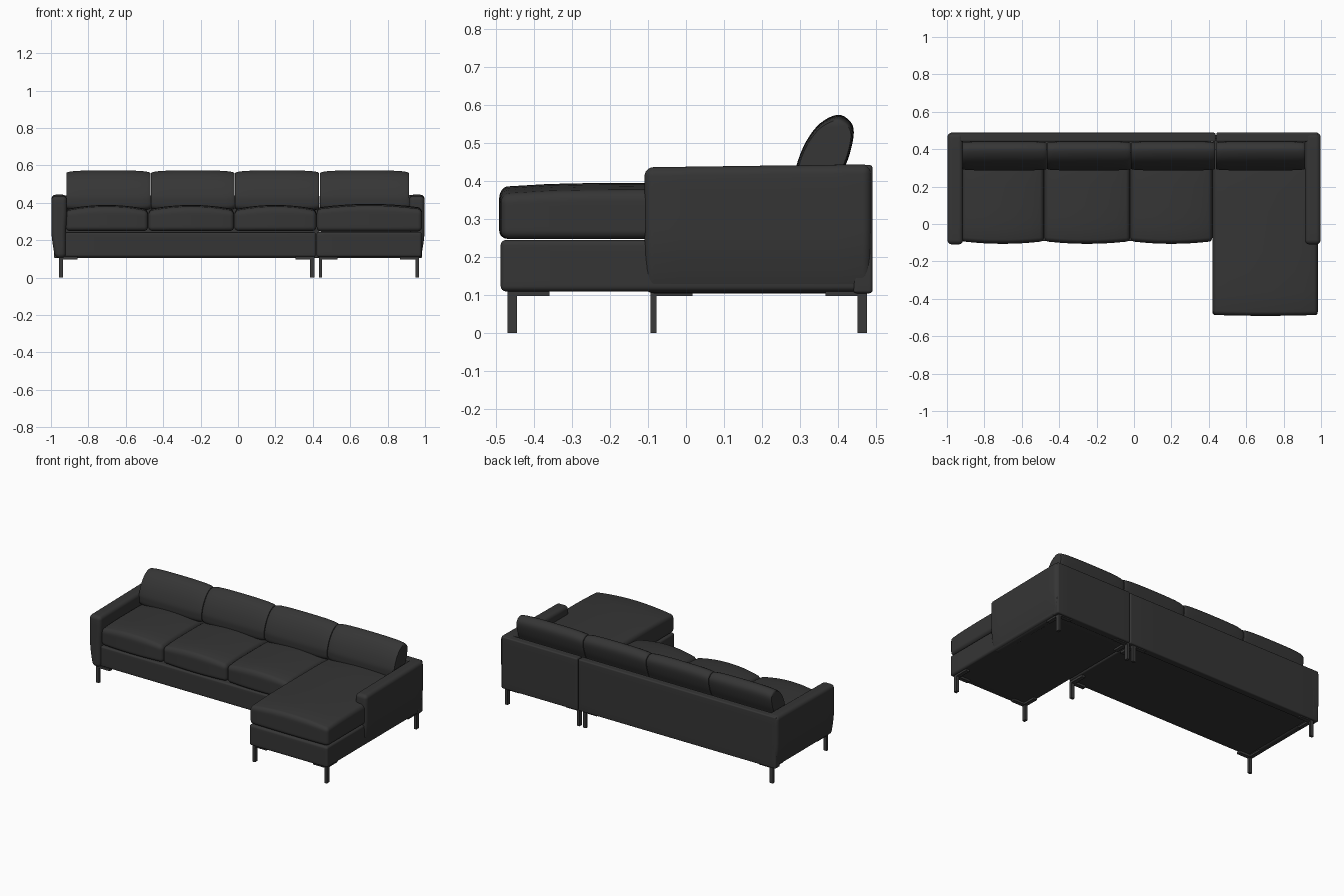
import bpy, bmesh, math
from mathutils import Vector

cube = bpy.data.objects.get("Cube")
if cube:
    bpy.data.objects.remove(cube, do_unlink=True)


def material(name, value):
    m = bpy.data.materials.new(name)
    m.use_nodes = True
    col = (value, value, value, 1)
    m.diffuse_color = col
    m.node_tree.nodes["Principled BSDF"].inputs["Base Color"].default_value = col
    return m


LEATHER = material("charcoal leather", 0.036)
METAL = material("dark metal", 0.042)


def finish(bm, name, mat, smooth=True):
    bmesh.ops.recalc_face_normals(bm, faces=bm.faces)
    me = bpy.data.meshes.new(name)
    bm.to_mesh(me)
    bm.free()
    me.materials.append(mat)
    ob = bpy.data.objects.new(name, me)
    bpy.context.collection.objects.link(ob)
    if smooth:
        bpy.ops.object.select_all(action='DESELECT')
        ob.select_set(True)
        bpy.context.view_layer.objects.active = ob
        bpy.ops.object.shade_smooth_by_angle(angle=math.radians(50))
    return ob


def soft_box(name, lo, hi, r, warp=None, n=14, edge=3):
    """Rounded box on a grid; warp(p, u, v, w) reshapes it, with u, v, w in -1..1."""
    lo, hi = Vector(lo), Vector(hi)
    mid, half = (lo + hi) / 2, (hi - lo) / 2
    bm = bmesh.new()
    bmesh.ops.create_cube(bm, size=2)
    bmesh.ops.subdivide_edges(bm, edges=bm.edges[:], cuts=n - 1, use_grid_fill=True)
    for v in bm.verts:
        p, core = Vector(), Vector()
        for a in range(3):
            k = abs(v.co[a]) * n / 2
            flat = n / 2 - edge
            inner = half[a] - r
            d = inner * k / flat if k <= flat else inner + r * math.tan((k - flat) / edge * math.pi / 4)
            p[a] = math.copysign(d, v.co[a])
            core[a] = math.copysign(min(d, inner), v.co[a])
        out = p - core
        p = core + out.normalized() * r
        u, q, w = (p[a] / half[a] for a in range(3))
        p += mid
        v.co = warp(p, u, q, w) if warp else p
    return finish(bm, name, LEATHER)


def box(name, lo, hi, mat):
    bm = bmesh.new()
    bmesh.ops.create_cube(bm, size=1)
    for v in bm.verts:
        v.co = Vector([lo[a] if v.co[a] < 0 else hi[a] for a in range(3)])
    return finish(bm, name, mat, False)


# Upholstered bases
soft_box("main_base", (-0.95, -0.092, 0.112), (0.415, 0.46, 0.243), 0.01)
soft_box("chaise_base", (0.42, -0.487, 0.11), (0.982, 0.46, 0.245), 0.014)

# Back panels
soft_box("main_back", (-0.985, 0.44, 0.105), (0.436, 0.488, 0.44), 0.008)
soft_box("chaise_back", (0.44, 0.44, 0.105), (0.985, 0.49, 0.442), 0.008)


# Arms: rounded top, outer side tapering in towards the floor
def arm_warp(side):
    def warp(p, u, v, w):
        drop = max(0.0, (0.25 - p.z) / 0.14)
        if u * side > 0:
            p.x -= side * 0.02 * drop ** 1.5
        else:
            p.x += side * -0.006 * min(1, max(0, (p.z - 0.25) / 0.1))
        p.z += 0.004 * v * max(w, 0)
        return p
    return warp


for label, side in (("right", -1), ("left", 1)):
    xs = sorted((side * 0.92, side * 0.998))
    soft_box(label + "_arm", (xs[0], -0.109, 0.105), (xs[1], 0.488, 0.44), 0.024, arm_warp(side))


# Seat cushions with crowned tops and slightly bowed fronts
def seat_warp(crown, bow):
    def warp(p, u, v, w):
        a, b = max(0, 1 - u * u), max(0, 1 - v ** 4)
        if w > 0:
            p.z += w * crown * (0.65 * a + 0.35 * b)
        if v < 0:
            p.y += v * bow * a
        return p
    return warp


for i, (x0, x1) in enumerate(((-0.922, -0.481), (-0.479, -0.021), (-0.019, 0.419))):
    soft_box(f"seat_cushion_{i + 1}", (x0, -0.092, 0.25), (x1, 0.4, 0.353), 0.022, seat_warp(0.036, 0.014))
soft_box("chaise_cushion", (0.421, -0.486, 0.248), (0.984, 0.4, 0.363), 0.022, seat_warp(0.032, 0.005))


# Leaning back cushions: closed side profile lofted across the width
PROFILE = [(0.30, 0.365), (0.287, 0.41), (0.293, 0.45), (0.316, 0.503), (0.352, 0.548), (0.398, 0.57),
           (0.43, 0.555), (0.441, 0.525), (0.43, 0.47), (0.41, 0.42), (0.385, 0.365)]


def smooth_loop(pts, steps=4):
    out, n = [], len(pts)
    for i in range(n):
        a, b, c, d = (Vector(pts[(i + k) % n]) for k in (-1, 0, 1, 2))
        for s in range(steps):
            t = s / steps
            out.append(b + (c - a) * t / 2 + (a * 2 - b * 5 + c * 4 - d) * t * t / 2
                       + (b * 3 - a - c * 3 + d) * t ** 3 / 2)
    return out


def back_cushion(name, x0, x1, lift):
    loop, centre, steps = smooth_loop(PROFILE), Vector((0.365, 0.46)), 16
    bm = bmesh.new()
    rings = []
    for i in range(steps + 1):
        u = -math.cos(math.pi * i / steps)
        size = 0.90 + 0.10 * (1 - u ** 6) ** 0.5
        x = (x0 + x1) / 2 + u * (x1 - x0) / 2
        ring = []
        for q in loop:
            p = centre + (q - centre) * size
            z = p.y + lift * (1 - u * u) * max(0, (p.y - 0.46) / 0.11)
            ring.append(bm.verts.new((x, p.x, z)))
        rings.append(ring)
    n = len(loop)
    for a, b in zip(rings, rings[1:]):
        for k in range(n):
            bm.faces.new((a[k], a[(k + 1) % n], b[(k + 1) % n], b[k]))
    bm.faces.new(rings[0])
    bm.faces.new(rings[-1])
    finish(bm, name, LEATHER)


for i, (x0, x1) in enumerate(((-0.918, -0.468), (-0.464, -0.019), (-0.015, 0.434), (0.438, 0.915))):
    back_cushion(f"back_cushion_{i + 1}", x0, x1, 0.004)

# Legs, each with an L-shaped bracket pointing into its section
SECTIONS = {"main": (-0.957, 0.408, -0.093, 0.476, 0.022, 0.016),
            "chaise": (0.432, 0.967, -0.469, 0.476, 0.018, 0.025)}
for label, (x0, x1, y0, y1, w, d) in SECTIONS.items():
    for xn, x, sx in (("right", x0, 1), ("left", x1, -1)):
        for yn, y, sy in (("front", y0, 1), ("back", y1, -1)):
            def plate(part, dx, dy, z0, z1):
                xs, ys = sorted((x, x + sx * dx)), sorted((y, y + sy * dy))
                box(f"{label}_{yn}_{xn}_{part}", (xs[0], ys[0], z0), (xs[1], ys[1], z1), METAL)
            plate("leg", w, d, 0.0, 0.1)
            plate("bracket_across", 0.1, 0.025, 0.098, 0.113)
            plate("bracket_along", 0.025, 0.11, 0.098, 0.113)
